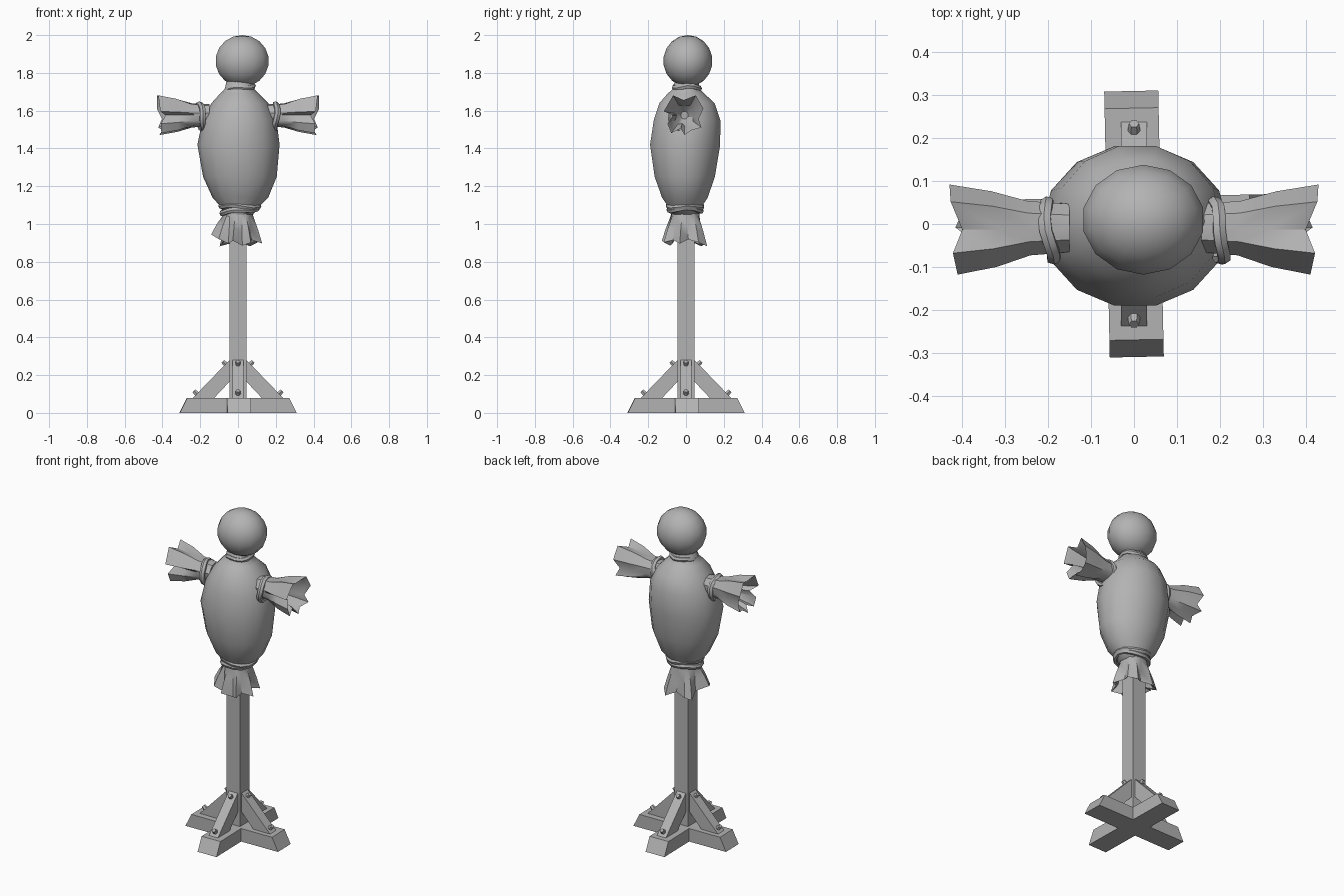
import bpy, bmesh, math
from mathutils import Vector, Matrix

if "Cube" in bpy.data.objects:
    bpy.data.objects.remove(bpy.data.objects["Cube"])

grey = bpy.data.materials.new("plain grey")
grey.diffuse_color = (0.45, 0.45, 0.45, 1)
grey.use_nodes = True
grey.node_tree.nodes["Principled BSDF"].inputs["Base Color"].default_value = grey.diffuse_color


def finish(name, bm, angle=None):
    bmesh.ops.recalc_face_normals(bm, faces=bm.faces)
    me = bpy.data.meshes.new(name)
    bm.to_mesh(me)
    bm.free()
    ob = bpy.data.objects.new(name, me)
    bpy.context.collection.objects.link(ob)
    me.materials.append(grey)
    if angle:
        bpy.ops.object.select_all(action='DESELECT')
        ob.select_set(True)
        bpy.context.view_layer.objects.active = ob
        bpy.ops.object.shade_smooth_by_angle(angle=math.radians(angle))
    return ob


def loft(name, rings, angle, closed=False):
    """Skin rings of points; cap both ends, or join last to first."""
    bm = bmesh.new()
    vs = [[bm.verts.new(p) for p in r] for r in rings]
    n = len(vs[0])
    pairs = list(zip(vs, vs[1:])) + ([(vs[-1], vs[0])] if closed else [])
    for a, b in pairs:
        for i in range(n):
            j = (i + 1) % n
            bm.faces.new((a[i], a[j], b[j], b[i]))
    if not closed:
        bm.faces.new(vs[0])
        bm.faces.new(vs[-1])
    return finish(name, bm, angle)


def prism(name, profile, half, turn):
    """Extrude an (x, z) profile across y, then turn about z."""
    bm = bmesh.new()
    f = bm.faces.new([bm.verts.new((x, -half, z)) for x, z in profile])
    ex = bmesh.ops.extrude_face_region(bm, geom=[f])
    bmesh.ops.translate(bm, vec=(0, 2 * half, 0),
                        verts=[v for v in ex['geom'] if isinstance(v, bmesh.types.BMVert)])
    bm.transform(Matrix.Rotation(turn, 4, 'Z'))
    return finish(name, bm)


def rope(name, centre, rx, ry, thick, rot, wobble=0.006):
    """Lumpy low-poly loop of rope."""
    rings = []
    m = Matrix.Translation(centre) @ rot
    for i in range(14):
        a = math.tau * i / 14
        lump = wobble * math.sin(3 * a + 1)
        rings.append([m @ Vector(((rx + thick * math.cos(b)) * math.cos(a),
                                  (ry + thick * math.cos(b)) * math.sin(a),
                                  thick * 1.2 * math.sin(b) + lump))
                      for b in (math.tau * k / 6 for k in range(6))])
    loft(name, rings, 50, closed=True)


# Crossed feet with slanted ends
for i, nm in enumerate(("foot_beam_x", "foot_beam_y")):
    prism(nm, [(-.31, 0), (.31, 0), (.27, .08), (-.27, .08)], .063,
          i * math.pi / 2 + math.radians(1.2))

# Upright post
prism("post", [(-.045, .02), (.045, .02), (.045, 1.5), (-.045, 1.5)], .045, 0)

# Four diagonal braces, each with two hexagonal bolts
for i in range(4):
    turn = i * math.pi / 2
    prism(f"brace_{i}", [(.24, .078), (.045, .28), (.045, .165), (.127, .078)], .03, turn)
    for k, (x, z) in enumerate(((.222, .105), (.068, .26))):
        bm = bmesh.new()
        bmesh.ops.create_cone(bm, cap_ends=True, segments=6, radius1=.016, radius2=.012, depth=.034)
        bm.transform(Matrix.Rotation(turn, 4, 'Z') @ Matrix.Translation((x, 0, z))
                     @ Matrix.Rotation(math.pi / 4, 4, 'Y'))
        finish(f"bolt_{i}_{k}", bm)

# Stuffed body: z, x range, y range
body = [(1.05, -.07, .08, -.08, .07), (1.09, -.09, .11, -.095, .085),
        (1.14, -.135, .16, -.13, .118), (1.25, -.185, .205, -.17, .157),
        (1.42, -.215, .22, -.195, .186), (1.55, -.188, .204, -.175, .186),
        (1.64, -.14, .16, -.145, .155), (1.69, -.095, .11, -.1, .1),
        (1.715, -.07, .085, -.07, .075), (1.76, -.06, .075, -.06, .065)]
rings = []
for z, x0, x1, y0, y1 in body:
    rings.append([((x0 + x1) / 2 + (x1 - x0) / 2 * math.cos(a),
                   (y0 + y1) / 2 + (y1 - y0) / 2 * math.sin(a), z)
                  for a in (math.tau * k / 14 for k in range(14))])
loft("stuffed_body", rings, 60)

# Head
bm = bmesh.new()
bmesh.ops.create_uvsphere(bm, u_segments=14, v_segments=9, radius=1)
bm.transform(Matrix.Translation((.022, .01, 1.863)) @ Matrix.Diagonal((.145, .13, .137, 1)))
finish("head", bm, 60)

# Neck and waist ropes
tilt = lambda d, ax: Matrix.Rotation(math.radians(d), 4, ax)
rope("neck_rope", (.01, .005, 1.72), .072, .068, .013, tilt(-5, 'Y'))
rope("waist_rope_upper", (.01, -.005, 1.095), .1, .09, .014, tilt(3, 'Y'))
rope("waist_rope_lower", (.01, -.005, 1.072), .097, .088, .013, tilt(-6, 'Y'))


def gathered(name, outline, tips, place, neck_r, stations):
    """Cloth gathered at the neck, fanning to a ragged folded outline, hollow at the end."""
    rings = []
    for t, s, bulge in stations:
        ring = []
        for (u, v), tip in zip(outline, tips):
            d = Vector((u, v))
            near = d.normalized() * neck_r
            p = near.lerp(d, s) * bulge
            ring.append(place(p.x, p.y, t * tip))
        rings.append(ring)
    return loft(name, rings, 35)


# Ragged sleeves, mirrored; outline is (y, z) about the sleeve axis
sleeve = [(-.11, .02), (-.06, .105), (-.005, .08), (.06, .105), (.1, .035), (.075, -.02),
          (.09, -.065), (.035, -.08), (0, -.105), (-.02, -.07), (-.07, -.095),
          (-.09, -.045), (-.06, 0)]
ends = [.96, 1, .92, 1.02, 1.03, .93, 1.0, .92, .98, .88, .94, .95, .86]
fan = [(0, 0, 1), (.35, .15, 1), (.65, .75, .95), (1, 1, 1),
       (.93, 1, .86), (.55, .45, .7), (.4, .2, .3)]
for side, s in (("left", -1), ("right", 1)):
    gathered(f"{side}_sleeve", sleeve, ends,
             lambda u, v, t, s=s: (s * (.15 + .272 * t), u - .008, 1.576 + v), .058, fan)
    rope(f"{side}_sleeve_rope", (s * .195, -.015, 1.568), .068, .068, .014,
         tilt(s * 90, 'Y') @ tilt(s * -8, 'X') @ tilt(s * 6, 'Y'), .004)

# Ragged skirt below the waist; outline is (x, y)
skirt = [(.125, -.03), (.075, .015), (.1, .07), (.06, .115), (.01, .075), (-.06, .1),
         (-.1, .085), (-.08, .02), (-.145, -.02), (-.105, -.085), (-.055, -.07),
         (-.03, -.125), (.02, -.08), (.065, -.115), (.07, -.065)]
hems = [.98, .86, .95, 1.06, .95, 1.0, 1.06, .9, .72, .85, .98, .9, 1.04, .95, .88]
gathered("skirt", skirt, hems, lambda u, v, t: (u + .003, v - .003, 1.075 - .182 * t), .075,
         [(0, 0, 1), (.2, .1, 1), (.6, .7, .95), (1, 1, 1),
          (.95, 1, .87), (.5, .4, .8), (.2, .1, .5)])
